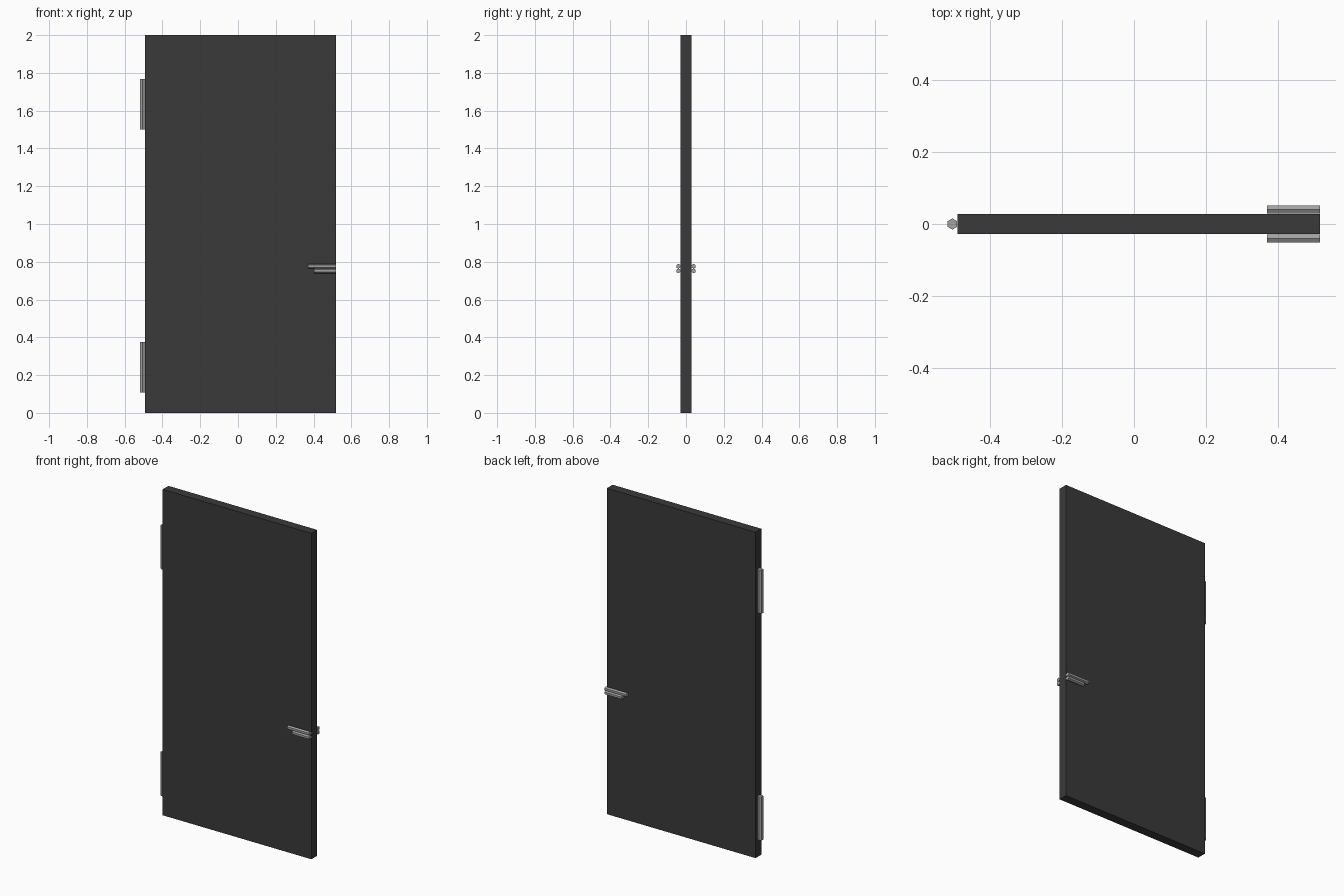
import bpy, math
from mathutils import Matrix

if "Cube" in bpy.data.objects:
    bpy.data.objects.remove(bpy.data.objects["Cube"])


def material(name, v):
    m = bpy.data.materials.new(name)
    m.diffuse_color = (v, v, v, 1)
    m.use_nodes = True
    m.node_tree.nodes["Principled BSDF"].inputs["Base Color"].default_value = m.diffuse_color
    return m


dark = material("charcoal", 0.042)
steel = material("light_steel", 0.36)


def hex_bar(name, loc, radius, length, rot):
    bpy.ops.mesh.primitive_cylinder_add(vertices=6, radius=radius, depth=length)
    ob = bpy.context.object
    ob.data.transform(rot)
    ob.location = loc
    ob.name = name
    ob.data.materials.append(steel)
    return ob


# Door panel
X0, X1, T = -0.492, 0.518, 0.028
bpy.ops.mesh.primitive_cube_add(size=1)
door = bpy.context.object
door.name = "door_panel"
door.data.transform(Matrix.Diagonal((X1 - X0, 2 * T, 2, 1)))
door.location = ((X0 + X1) / 2, 0, 1)
door.data.materials.append(dark)

# Hinge barrels, corners pointing front and back
for name, z in (("lower_hinge", 0.241), ("upper_hinge", 1.633)):
    hex_bar(name, (-0.506, 0, z), 0.0155, 0.267, Matrix.Identity(4))

# Handle bars on both sides, flat face outwards, ridge up
lay = Matrix.Rotation(math.pi / 2, 4, 'Y') @ Matrix.Rotation(math.pi / 6, 4, 'Z')
for side, s in (("front", -1), ("back", 1)):
    for part, x, z in (("upper", 0.370, 0.776), ("lower", 0.402, 0.752)):
        bar = hex_bar(f"{side}_{part}_handle_bar", ((x + X1) / 2, s * 0.0405, z),
                      0.0128, X1 - x, lay)
